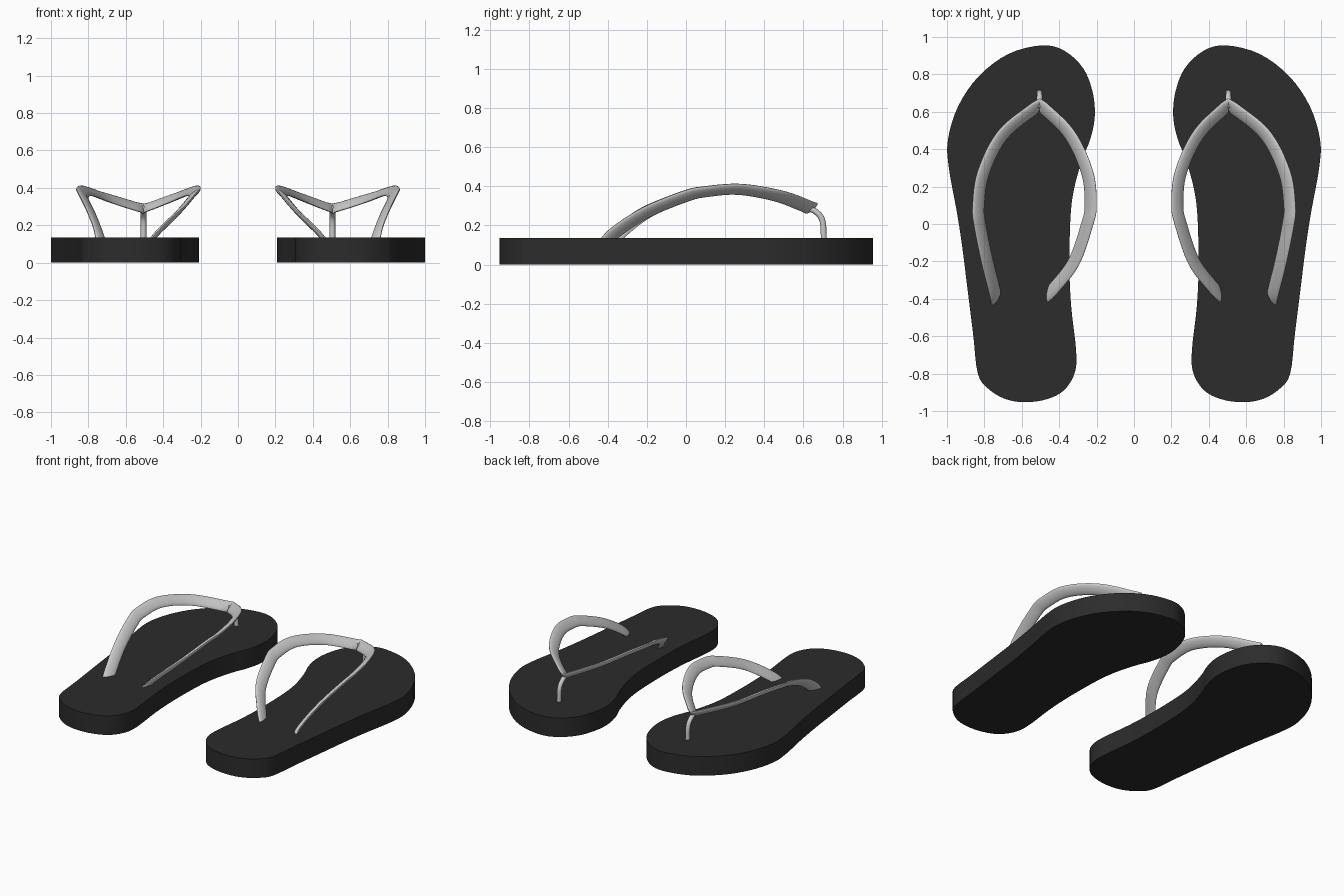
import bpy, bmesh, math
from mathutils import Vector

if "Cube" in bpy.data.objects:
    bpy.data.objects.remove(bpy.data.objects["Cube"])


def spline(pts, steps, closed=False):
    """Catmull-Rom curve through the points."""
    p = [Vector(q) for q in pts]
    n = len(p)
    if closed:
        get = lambda i: p[i % n]
    else:
        ext = [2 * p[0] - p[1]] + p + [2 * p[-1] - p[-2]]
        get = lambda i: ext[i + 1]
    out = []
    for i in range(n if closed else n - 1):
        a, b, c, d = (get(i + k) for k in (-1, 0, 1, 2))
        for s in range(steps):
            t = s / steps
            out.append(0.5 * (2 * b + (c - a) * t + (2 * a - 5 * b + 4 * c - d) * t ** 2
                              + (3 * b - a - 3 * c + d) * t ** 3))
    return out if closed else out + [p[-1]]


def finish(name, bm, angle=40):
    """Turn the bmesh into an object mirrored to the other foot."""
    bmesh.ops.recalc_face_normals(bm, faces=bm.faces)
    me = bpy.data.meshes.new(name)
    bm.to_mesh(me)
    bm.free()
    ob = bpy.data.objects.new(name, me)
    bpy.context.collection.objects.link(ob)
    mod = ob.modifiers.new("Mirror", 'MIRROR')
    mod.use_mirror_merge = False
    bpy.ops.object.select_all(action='DESELECT')
    bpy.context.view_layer.objects.active = ob
    ob.select_set(True)
    bpy.ops.object.modifier_apply(modifier="Mirror")
    bpy.ops.object.shade_smooth_by_angle(angle=math.radians(angle))
    return ob


def sweep(name, path, half_w, half_t, tilt=0.0, side=None, sides=16):
    """Sweep an elliptical section, tilted about the path."""
    bm = bmesh.new()
    rings = []
    for i, p in enumerate(path):
        before = (p - path[max(i - 1, 0)]).normalized()
        after = (path[min(i + 1, len(path) - 1)] - p).normalized()
        t = (before + after).normalized()
        o = Vector(side) if side else t.cross(Vector((0, 0, 1))).normalized()
        u = o.cross(t).normalized()
        w = o * math.cos(tilt) + u * math.sin(tilt)
        v = u * math.cos(tilt) - o * math.sin(tilt)
        ring = []
        for k in range(sides):
            a = 2 * math.pi * k / sides
            ring.append(bm.verts.new(p + w * half_w * math.cos(a) + v * half_t * math.sin(a)))
        rings.append(ring)
    for r, q in zip(rings, rings[1:]):
        for k in range(sides):
            bm.faces.new((r[k], r[(k + 1) % sides], q[(k + 1) % sides], q[k]))
    bm.faces.new(rings[0])
    bm.faces.new(rings[-1])
    return finish(name, bm, 50)


# Sole: foot-shaped outline extruded to a slab
outline = [(0.49, 0.955), (0.67, 0.91), (0.83, 0.79), (0.94, 0.63), (0.995, 0.45),
           (0.99, 0.30), (0.95, 0.08), (0.92, -0.11), (0.89, -0.35), (0.86, -0.59),
           (0.835, -0.80), (0.78, -0.88), (0.69, -0.935), (0.58, -0.953), (0.46, -0.935),
           (0.37, -0.885), (0.315, -0.79), (0.31, -0.67), (0.335, -0.45), (0.345, -0.24),
           (0.34, 0.03), (0.32, 0.19), (0.275, 0.35), (0.235, 0.45), (0.21, 0.57),
           (0.22, 0.70), (0.27, 0.83), (0.37, 0.925)]
bm = bmesh.new()
face = bm.faces.new([bm.verts.new((p.x, p.y, 0)) for p in spline(outline, 4, closed=True)])
top = bmesh.ops.extrude_face_region(bm, geom=[face])
bmesh.ops.translate(bm, vec=(0, 0, 0.135),
                    verts=[g for g in top["geom"] if isinstance(g, bmesh.types.BMVert)])
sole = finish("sole", bm)
black = bpy.data.materials.new("black_rubber")
black.diffuse_color = (0.025, 0.025, 0.025, 1)
black.use_nodes = True
black.node_tree.nodes["Principled BSDF"].inputs["Base Color"].default_value = black.diffuse_color
sole.data.materials.append(black)

# Strap: flat band from the outer side to the toe point and back down the inner side
apex = (0.505, 0.64, 0.288)
outer = [(0.73, -0.43, 0.09), (0.745, -0.36, 0.165), (0.785, -0.2, 0.268), (0.825, 0.0, 0.35),
         (0.832, 0.1, 0.372), (0.805, 0.275, 0.384), (0.70, 0.48, 0.348), apex]
inner = [apex, (0.345, 0.48, 0.348), (0.25, 0.275, 0.384), (0.232, 0.1, 0.372),
         (0.25, 0.0, 0.35), (0.32, -0.2, 0.268), (0.425, -0.34, 0.165), (0.485, -0.40, 0.09)]
sweep("strap", spline(outer, 8) + spline(inner, 8)[1:], 0.041, 0.013, math.radians(40))

# Toe post: thin rod curving from the strap point down into the sole
post = [(0.505, 0.62, 0.29), (0.505, 0.665, 0.268), (0.505, 0.698, 0.22), (0.505, 0.705, 0.10)]
sweep("toe_post", spline(post, 6), 0.015, 0.015, side=(1, 0, 0), sides=12)
